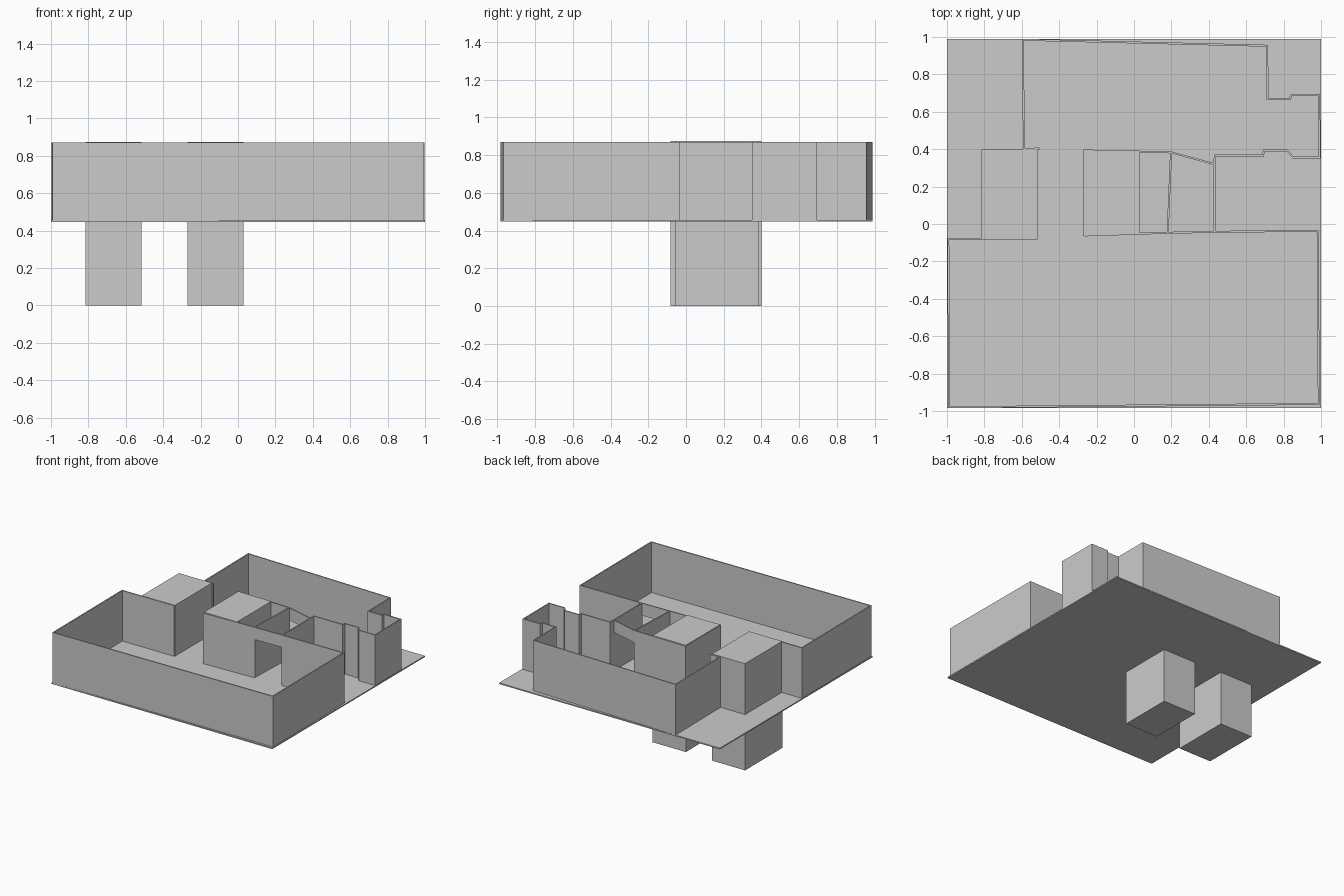
import bpy, bmesh
from mathutils import Vector

if "Cube" in bpy.data.objects:
    bpy.data.objects.remove(bpy.data.objects["Cube"])

FLOOR, TOP, DOOR = 0.457, 0.87, 0.77   # floor level, wall top, door head
T = 0.010                              # wall thickness


def finish(bm, name):
    bmesh.ops.recalc_face_normals(bm, faces=bm.faces[:])
    me = bpy.data.meshes.new(name)
    bm.to_mesh(me)
    bm.free()
    ob = bpy.data.objects.new(name, me)
    bpy.context.collection.objects.link(ob)
    return ob


def prism(name, outline, z0, z1):
    """Extrude a closed outline from z0 to z1."""
    bm = bmesh.new()
    face = bm.faces.new([bm.verts.new((x, y, z0)) for x, y in outline])
    new = bmesh.ops.extrude_face_region(bm, geom=[face])["geom"]
    verts = [v for v in new if isinstance(v, bmesh.types.BMVert)]
    bmesh.ops.translate(bm, verts=verts, vec=(0, 0, z1 - z0))
    return finish(bm, name)


def box(name, x0, x1, y0, y1, z0, z1):
    return prism(name, [(x0, y0), (x1, y0), (x1, y1), (x0, y1)], z0, z1)


def wall(name, path, z0=FLOOR - 0.002, z1=TOP):
    """Thin wall following a centre line, with mitred corners."""
    p = [Vector(q) for q in path]
    normals = []
    for a, b in zip(p, p[1:]):
        d = (b - a).normalized()
        normals.append(Vector((-d.y, d.x)))
    left, right = [], []
    for i, q in enumerate(p):
        n0 = normals[max(i - 1, 0)]
        n1 = normals[min(i, len(normals) - 1)]
        m = (n0 + n1) / (1 + n0.dot(n1)) * T / 2
        left.append(q + m)
        right.append(q - m)
    bm = bmesh.new()
    rings = [[bm.verts.new((v.x, v.y, z)) for v, z in
              ((l, z0), (l, z1), (r, z1), (r, z0))]
             for l, r in zip(left, right)]
    for a, b in zip(rings, rings[1:]):
        for k in range(4):
            j = (k + 1) % 4
            bm.faces.new((a[k], a[j], b[j], b[k]))
    bm.faces.new(rings[0])
    bm.faces.new(rings[-1])
    return finish(bm, name)


# Floor slab and the two shafts running through it
box("floor_slab", -1.0, 1.0, -0.985, 0.99, 0.447, FLOOR)
box("left_shaft", -0.815, -0.515, -0.082, 0.40, 0.0, 0.874)
box("middle_shaft", -0.27, 0.03, -0.055, 0.388, 0.0, 0.874)

# Front room
wall("front_room_wall", [(-0.52, -0.08), (-0.993, -0.08), (-0.988, -0.98),
                         (0.988, -0.962), (0.982, -0.036), (0.432, -0.042)])
wall("front_door_header", [(0.432, -0.042), (0.18, -0.047)], DOOR, TOP)

# Passage walls
wall("passage_left_wall", [(0.198, 0.385), (0.18, -0.047)])
wall("passage_right_wall", [(0.43, -0.042), (0.43, 0.32)])

# Walls wrapping the middle shaft
wall("shaft_front_wall", [(0.18, -0.047), (-0.265, -0.061)])
wall("shaft_side_wall", [(-0.268, -0.064), (-0.268, 0.395)])
wall("shaft_back_wall", [(-0.268, 0.393), (0.198, 0.383)])

# Back room
wall("back_door_header", [(0.198, 0.383), (0.43, 0.32)], DOOR, TOP)
wall("back_room_wall", [
    (-0.505, 0.403), (-0.588, 0.402), (-0.595, 0.985), (0.712, 0.953),
    (0.714, 0.668), (0.835, 0.668), (0.84, 0.69), (0.99, 0.69),
    (0.992, 0.355), (0.852, 0.355), (0.82, 0.392), (0.694, 0.392),
    (0.69, 0.367), (0.432, 0.367), (0.43, 0.32)])
